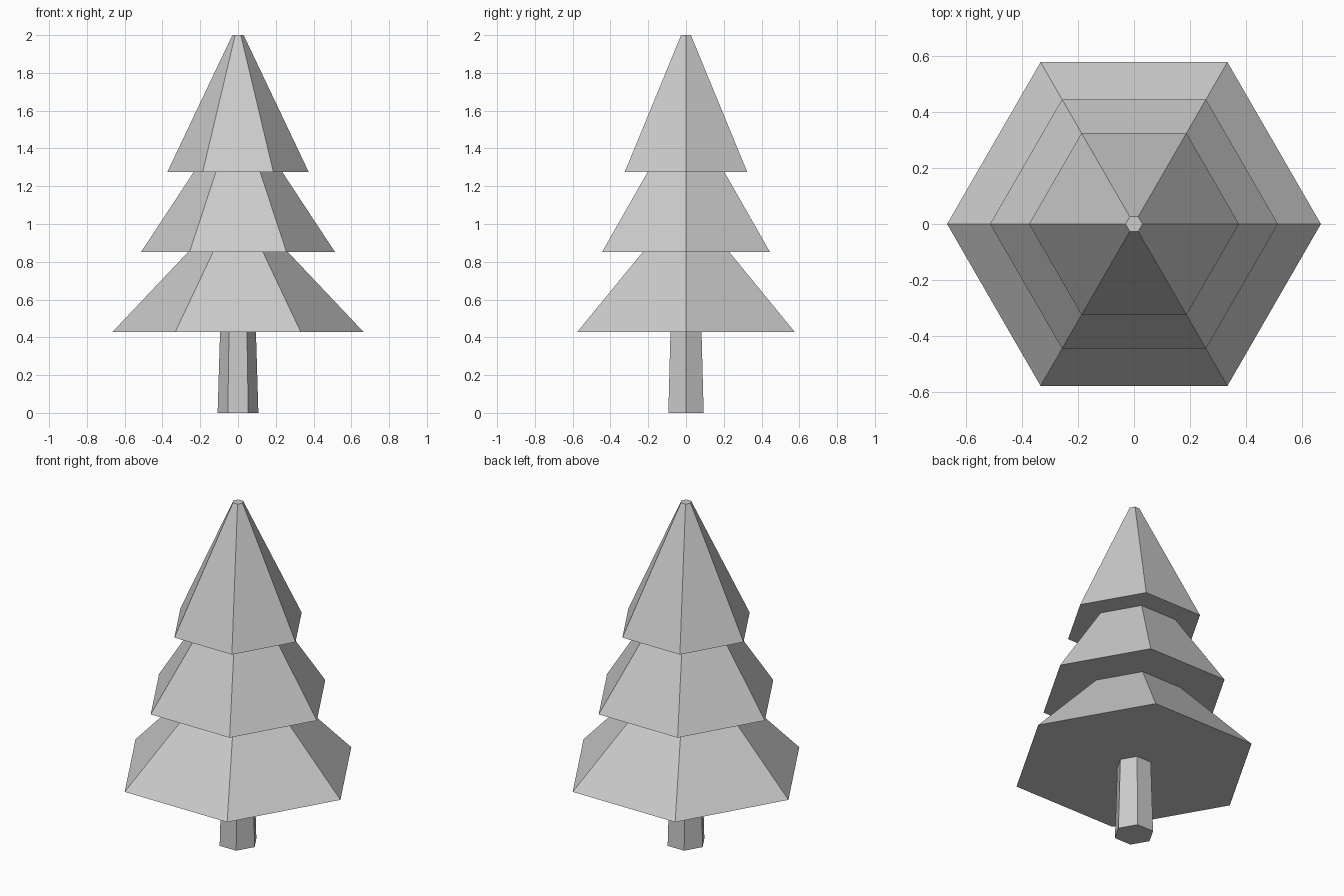
import bpy
import bmesh
from math import cos, sin, pi

if "Cube" in bpy.data.objects:
    bpy.data.objects.remove(bpy.data.objects["Cube"])

SIDES = 6


def loft(name, profile):
    """Closed six-sided solid from (radius, height) rings, bottom to top."""
    bm = bmesh.new()
    rings = [[bm.verts.new((r * cos(2 * pi * i / SIDES), r * sin(2 * pi * i / SIDES), z))
              for i in range(SIDES)] for r, z in profile]
    for a, b in zip(rings, rings[1:]):
        for i in range(SIDES):
            j = (i + 1) % SIDES
            bm.faces.new((a[i], a[j], b[j], b[i]))
    bm.faces.new(rings[0][::-1])
    bm.faces.new(rings[-1])
    bmesh.ops.recalc_face_normals(bm, faces=bm.faces)
    mesh = bpy.data.meshes.new(name)
    bm.to_mesh(mesh)
    bm.free()
    obj = bpy.data.objects.new(name, mesh)
    bpy.context.collection.objects.link(obj)
    return obj


# Tapered trunk
loft("trunk", [(0.108, 0), (0.095, 0.427)])

# Three stacked branch tiers, each flaring out under the one above
loft("foliage", [
    (0.666, 0.427), (0.264, 0.852),
    (0.513, 0.852), (0.234, 1.276),
    (0.374, 1.276), (0.03, 2.0),
])
